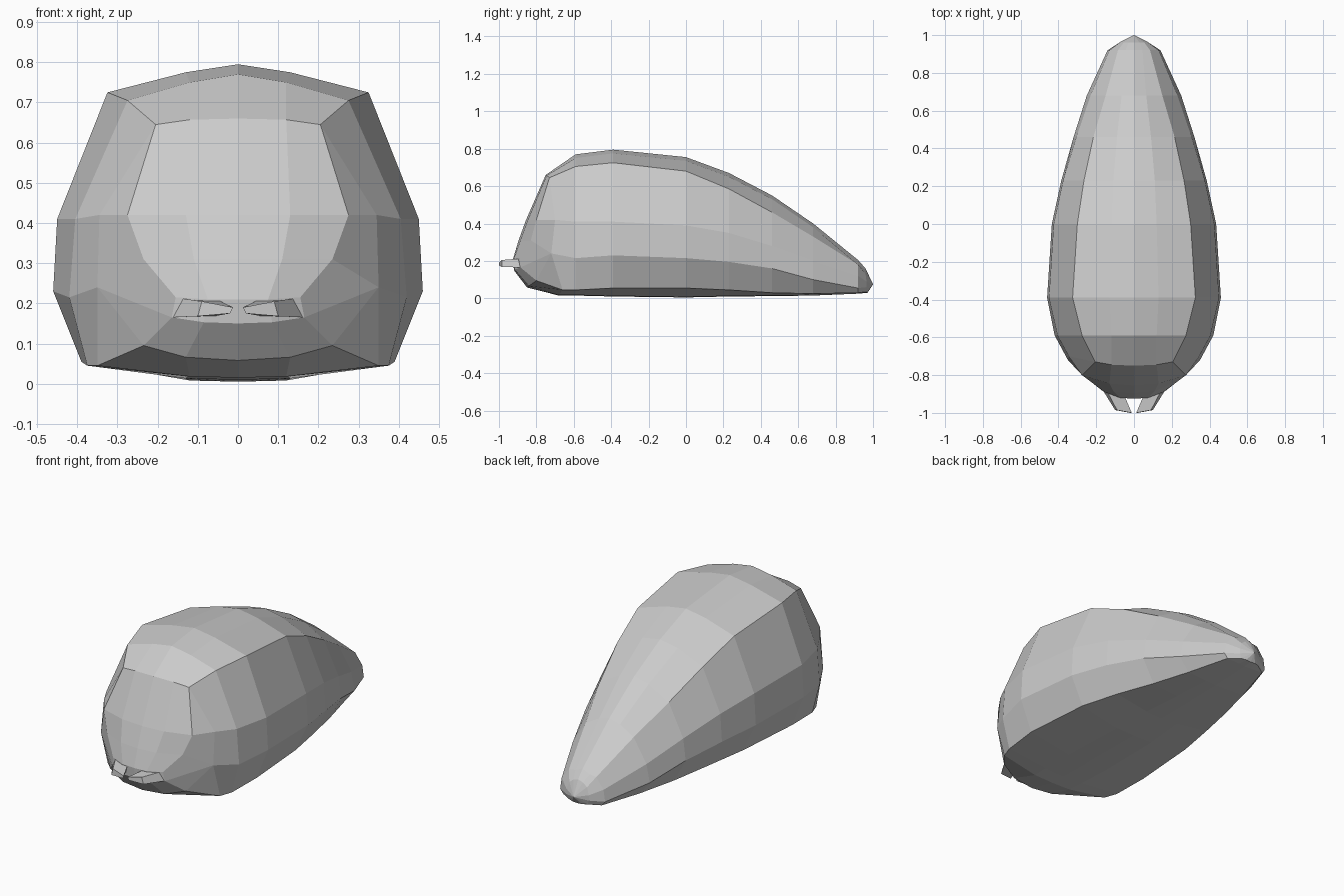
import bpy
import bmesh
from mathutils import Matrix

cube = bpy.data.objects.get("Cube")
if cube:
    bpy.data.objects.remove(cube, do_unlink=True)

grey = bpy.data.materials.new("plain_grey")
grey.use_nodes = True
color = (0.6, 0.6, 0.6, 1.0)
grey.diffuse_color = color
grey.node_tree.nodes["Principled BSDF"].inputs["Base Color"].default_value = color


def finish(name, bm, mirrored=True):
    """Mirror the half mesh across x, fix normals and link it flat shaded."""
    if mirrored:
        bmesh.ops.mirror(bm, geom=bm.verts[:] + bm.edges[:] + bm.faces[:],
                         matrix=Matrix.Identity(4), merge_dist=0.0005, axis='X')
    bmesh.ops.recalc_face_normals(bm, faces=bm.faces[:])
    mesh = bpy.data.meshes.new(name)
    bm.to_mesh(mesh)
    bm.free()
    mesh.materials.append(grey)
    obj = bpy.data.objects.new(name, mesh)
    bpy.context.collection.objects.link(obj)
    return obj


def strip(bm, first, second):
    """Join two equally long rows of vertices with quads."""
    for a, b, c, d in zip(first, first[1:], second[1:], second):
        bm.faces.new((a, b, c, d))


bm = bmesh.new()


def row(*points):
    return [bm.verts.new(p) for p in points]


# Body rails: one value per station along the length
stations = [-.59, -.39, 0, .23, .46, .68, .92]
spine_z = [.77, .795, .755, .67, .55, .40, .205]
crown_x = [.12, .13, .12, .11, .09, .065, .045]
shoulder_x = [.275, .325, .30, .265, .215, .15, .085]
shoulder_z = [.705, .725, .68, .585, .46, .33, .18]
side_x = [.405, .45, .425, .375, .305, .23, .13]
side_z = [.41, .41, .39, .35, .28, .20, .12]
hip_x = [.42, .46, .435, .385, .32, .25, .14]
hip_z = [.215, .23, .215, .195, .16, .10, .055]
edge_x = [.375, .39, .36, .31, .25, .19, .12]
edge_z = [.045, .055, .055, .045, .03, .025, .03]
belly_z = [.015, .01, .005, .01, .012, .015, .025]

# Foremost body ring, bent around the face
ring = row((0, -.75, .66), (.12, -.745, .657), (.205, -.73, .645),
           (.345, -.70, .42), (.35, -.72, .24), (.35, -.66, .045),
           (.12, -.68, .018), (0, -.68, .015))
front_ring = ring

# Loft the body back to the tail
for i, y in enumerate(stations):
    nxt = row((0, y, spine_z[i]), (crown_x[i], y, spine_z[i] - .02),
              (shoulder_x[i], y, shoulder_z[i]), (side_x[i], y, side_z[i]),
              (hip_x[i], y, hip_z[i]), (edge_x[i], y, edge_z[i]),
              (edge_x[i] / 3, y, belly_z[i] + .003), (0, y, belly_z[i]))
    strip(bm, ring, nxt)
    ring = nxt

# Tail end
tail = row((0, .96, .16), (.03, .96, .15), (.055, .96, .13), (.07, .965, .09),
           (.07, .965, .06), (.06, .96, .035), (.03, .97, .032), (0, .97, .03))
strip(bm, ring, tail)
tip = bm.verts.new((0, 1, .075))
for a, b in zip(tail, tail[1:]):
    bm.faces.new((a, b, tip))

# Face panel, from forehead down to chin
shoulder, side, hip, edge = front_ring[2:6]
brow = front_ring[:3]
eyes = row((0, -.855, .42), (.13, -.845, .42), (.275, -.80, .42))
cheek = row((0, -.895, .31), (.11, -.885, .31), (.235, -.83, .31))
lip = row((0, -.925, .21), (.075, -.92, .21), (.155, -.89, .215))
jaw = row((0, -.92, .15), (.085, -.915, .153), (.165, -.885, .165))
chin = row((0, -.85, .058), (.13, -.84, .066), (.235, -.80, .095))
under = [front_ring[7], front_ring[6], edge]
panel = [brow, eyes, cheek, lip, jaw, chin, under]
for upper, lower in zip(panel, panel[1:]):
    strip(bm, upper, lower)

# Cheek faces between the panel and the body
for face in ((shoulder, side, eyes[2]), (eyes[2], side, hip, cheek[2]),
             (cheek[2], hip, jaw[2], lip[2]), (jaw[2], hip, chin[2]),
             (chin[2], hip, edge)):
    bm.faces.new(face)
finish("body", bm)

# Pair of small mandibles
for name, s in (("left_mandible", 1), ("right_mandible", -1)):
    bm = bmesh.new()
    low = row((s * .165, -.88, .165), (s * .10, -.985, .168),
              (s * .02, -1, .175), (s * .06, -.91, .168))
    top = row((s * .145, -.88, .213), (s * .09, -.985, .205),
              (s * .012, -1, .19), (s * .05, -.91, .208))
    strip(bm, low + low[:1], top + top[:1])
    bm.faces.new(low)
    bm.faces.new(top)
    finish(name, bm, mirrored=False)
